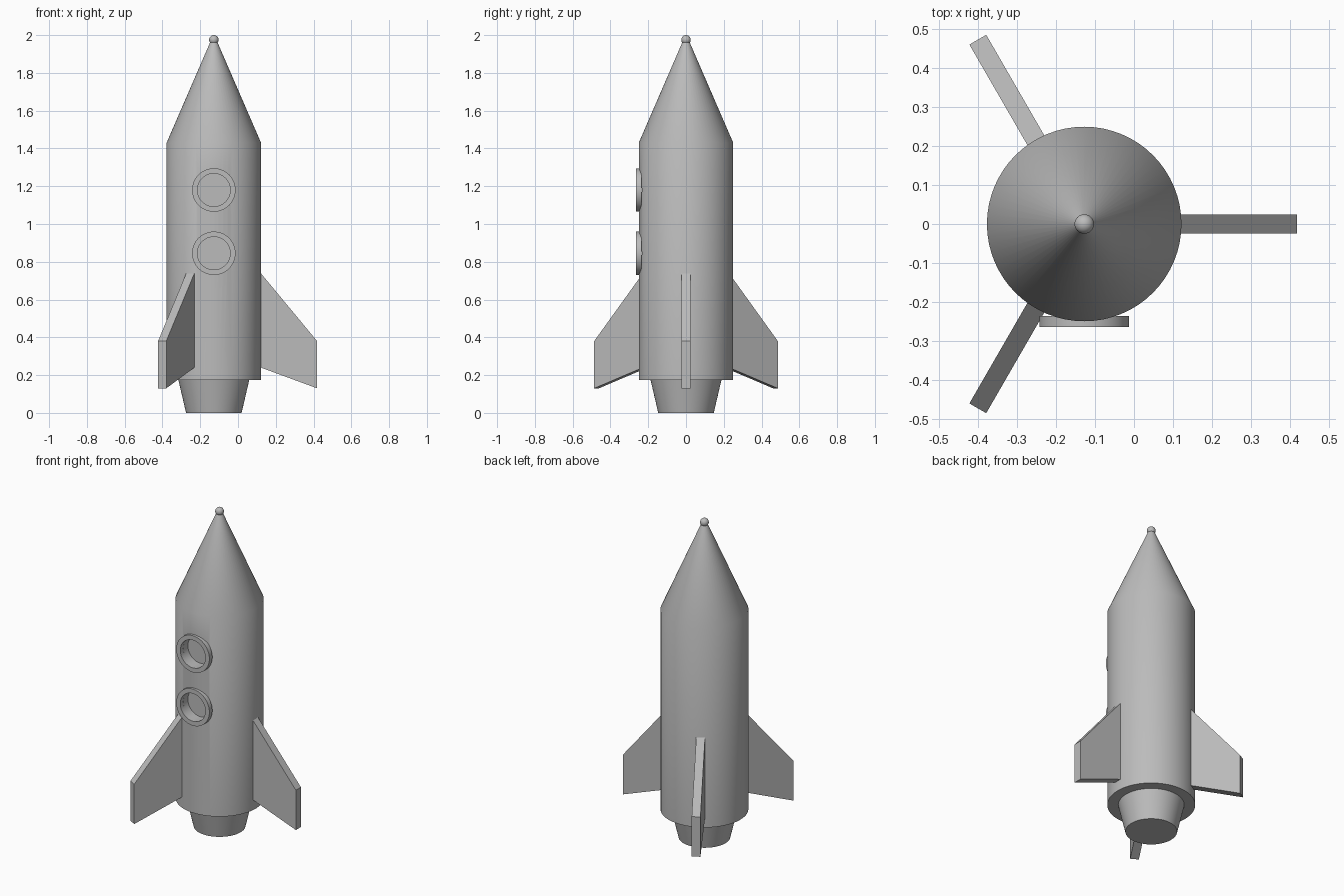
import bpy
import bmesh
from math import cos, sin, pi, radians
from mathutils import Matrix

if "Cube" in bpy.data.objects:
    bpy.data.objects.remove(bpy.data.objects["Cube"])

AXIS = -0.128          # x of the rocket's centre line
BODY_R = 0.25
SEG = 64

grey = bpy.data.materials.new("plain grey")
grey.use_nodes = True
grey.diffuse_color = (0.5, 0.5, 0.5, 1)
grey.node_tree.nodes["Principled BSDF"].inputs["Base Color"].default_value = (0.5, 0.5, 0.5, 1)


def finish(name, bm, angle=30):
    bmesh.ops.recalc_face_normals(bm, faces=bm.faces)
    mesh = bpy.data.meshes.new(name)
    bm.to_mesh(mesh)
    bm.free()
    mesh.materials.append(grey)
    ob = bpy.data.objects.new(name, mesh)
    bpy.context.collection.objects.link(ob)
    smooth(ob, angle)
    return ob


def smooth(ob, angle=30):
    bpy.ops.object.select_all(action='DESELECT')
    ob.select_set(True)
    bpy.context.view_layer.objects.active = ob
    bpy.ops.object.shade_smooth_by_angle(angle=radians(angle))


def lathe(name, profile, closed=False, matrix=None):
    """Spin (radius, height) points about z; an open profile gets end caps."""
    bm = bmesh.new()
    rings = [[bm.verts.new((r * cos(2 * pi * i / SEG), r * sin(2 * pi * i / SEG), z))
              for i in range(SEG)] for r, z in profile]
    pairs = list(zip(rings, rings[1:]))
    if closed:
        pairs.append((rings[-1], rings[0]))
    else:
        bm.faces.new(rings[0])
        bm.faces.new(rings[-1])
    for a, b in pairs:
        for i in range(SEG):
            j = (i + 1) % SEG
            bm.faces.new((a[i], a[j], b[j], b[i]))
    bm.transform(matrix or Matrix.Translation((AXIS, 0, 0)))
    return finish(name, bm)


# Hull with pointed nose, and the nozzle below it
hull = lathe("hull", [(BODY_R, 0.175), (BODY_R, 1.43), (0.016, 1.97)])
lathe("nozzle", [(0.147, 0), (0.188, 0.176)])

# Ball on the tip of the nose
bm = bmesh.new()
bmesh.ops.create_uvsphere(bm, u_segments=32, v_segments=16, radius=0.025,
                          matrix=Matrix.Translation((AXIS, 0, 1.975)))
finish("nose_ball", bm)

# Portholes: a recess cut into the hull with a raised rim around it
for label, z in (("upper", 1.18), ("lower", 0.845)):
    place = Matrix.Translation((AXIS, 0, z)) @ Matrix.Rotation(pi / 2, 4, 'X')
    cutter = lathe("porthole_cutter", [(0.087, 0.19), (0.087, 0.32)], matrix=place)
    cutter.hide_render = True
    cut = hull.modifiers.new("porthole", 'BOOLEAN')
    cut.operation = 'DIFFERENCE'
    cut.solver = 'EXACT'
    cut.object = cutter
    bpy.context.view_layer.objects.active = hull
    bpy.ops.object.modifier_apply(modifier=cut.name)
    bpy.data.objects.remove(cutter)
    lathe(label + "_porthole_rim",
          [(0.087, 0.236), (0.115, 0.236), (0.115, 0.265), (0.087, 0.265)],
          closed=True, matrix=place)
smooth(hull)

# Three swept fins
fin_outline = [(0.235, 0.245), (0.547, 0.13), (0.547, 0.38), (0.24, 0.75), (0.235, 0.75)]
for name, turn in (("left_fin", 0), ("back_fin", 120), ("front_fin", 240)):
    bm = bmesh.new()
    face = bm.faces.new([bm.verts.new((r, -0.025, z)) for r, z in fin_outline])
    side = bmesh.ops.extrude_face_region(bm, geom=[face])["geom"]
    bmesh.ops.translate(bm, vec=(0, 0.05, 0),
                        verts=[v for v in side if isinstance(v, bmesh.types.BMVert)])
    bm.transform(Matrix.Translation((AXIS, 0, 0)) @ Matrix.Rotation(radians(turn), 4, 'Z'))
    finish(name, bm, 10)
